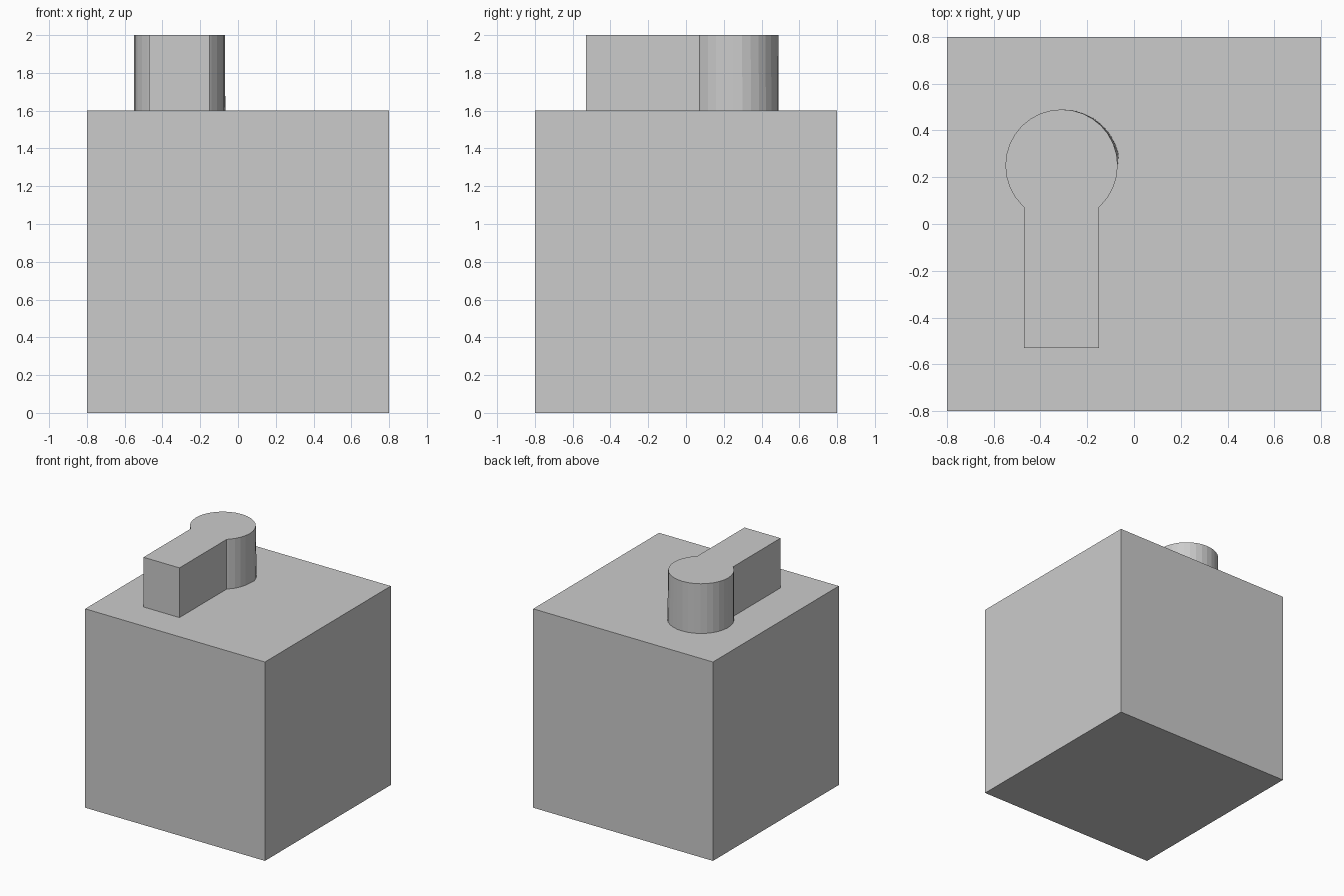
import bpy, bmesh, math

if "Cube" in bpy.data.objects:
    bpy.data.objects.remove(bpy.data.objects["Cube"])

CX, CY, R = -0.31, 0.25, 0.24      # round head of the keyhole
HALF_W, Y_END = 0.16, -0.53        # straight stem
Z0, Z1 = 1.6, 2.0


def make_object(name, bm):
    bmesh.ops.recalc_face_normals(bm, faces=bm.faces)
    mesh = bpy.data.meshes.new(name)
    bm.to_mesh(mesh)
    bm.free()
    obj = bpy.data.objects.new(name, mesh)
    bpy.context.collection.objects.link(obj)
    return obj


# Cube body
bm = bmesh.new()
bmesh.ops.create_cube(bm, size=1.6)
bmesh.ops.translate(bm, verts=bm.verts, vec=(0, 0, 0.8))
make_object("block", bm)


# Keyhole outline: 32-sided arc closed by the stem
def outline(bulge):
    neck_y = CY - math.sqrt(R * R - HALF_W * HALF_W)
    pts = [(CX - HALF_W, Y_END), (CX + HALF_W, Y_END), (CX + HALF_W, neck_y)]
    for i in range(-4, 21):
        # the foot of the head swells slightly on its back right side
        r = R + (bulge * (8 - i) / 7 if 1 <= i <= 8 else 0)
        a = math.tau * i / 32
        pts.append((CX + r * math.cos(a), CY + r * math.sin(a)))
    pts.append((CX - HALF_W, neck_y))
    return pts


# Raised keyhole, open where it meets the block
bm = bmesh.new()
low = [bm.verts.new((x, y, Z0)) for x, y in outline(0.009)]
top = [bm.verts.new((x, y, Z1)) for x, y in outline(0)]
n = len(low)
for i in range(n):
    j = (i + 1) % n
    bm.faces.new((low[i], low[j], top[j], top[i]))
bm.faces.new(top)
make_object("raised_keyhole", bm)
